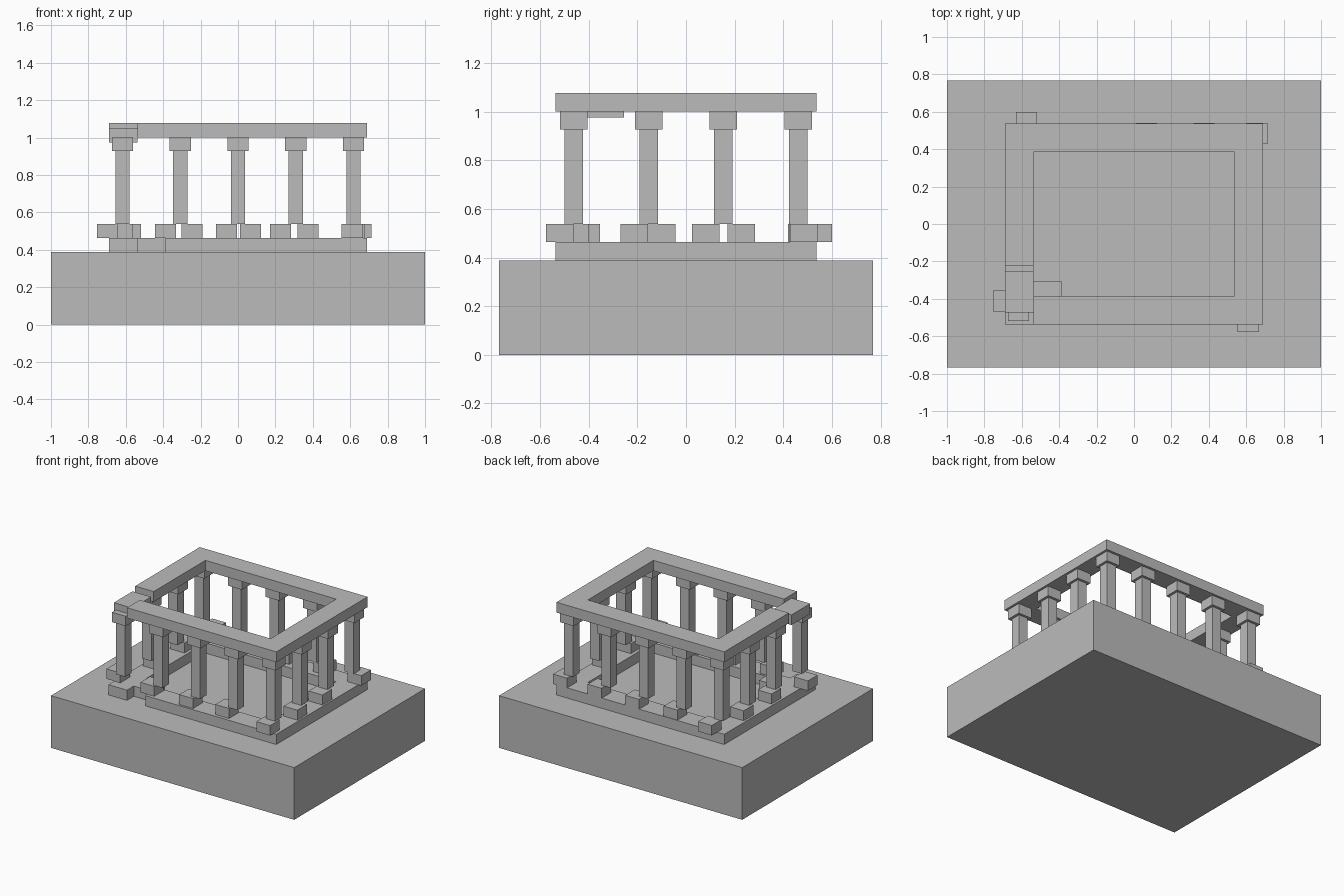
import bpy

if "Cube" in bpy.data.objects:
    bpy.data.objects.remove(bpy.data.objects["Cube"])

# One plain stone colour
stone = bpy.data.materials.new("grey_stone")
stone.diffuse_color = (0.5, 0.5, 0.5, 1)
stone.use_nodes = True
stone.node_tree.nodes["Principled BSDF"].inputs["Base Color"].default_value = stone.diffuse_color


def box(name, x0, x1, y0, y1, z0, z1):
    """Axis-aligned block given by its extents."""
    bpy.ops.mesh.primitive_cube_add(size=1, location=((x0 + x1) / 2, (y0 + y1) / 2, (z0 + z1) / 2))
    ob = bpy.context.object
    ob.name = name
    ob.scale = (x1 - x0, y1 - y0, z1 - z0)
    bpy.ops.object.transform_apply(location=False, rotation=False, scale=True)
    ob.data.materials.append(stone)
    return ob


def block(name, x, y, width, z0, z1):
    """Square block centred on x, y."""
    h = width / 2
    return box(name, x - h, x + h, y - h, y + h, z0, z1)


X, Y = 0.69, 0.536        # outer half sizes of both beam rings
XI, YI = 0.538, 0.385     # inner half sizes

# Foundation
box("foundation", -1, 1, -0.768, 0.768, 0, 0.388)


def ring(name, z0, z1, front_start, left_start):
    """Four beams; the front and left ones can stop short at the broken corner."""
    box(name + "_front", front_start, X, -Y, -YI, z0, z1)
    box(name + "_back", -X, X, YI, Y, z0, z1)
    box(name + "_right", XI, X, -YI, YI, z0, z1)
    box(name + "_left", -X, -XI, left_start, YI, z0, z1)


# Lower ring with one stone pushed inwards
ring("plinth", 0.388, 0.464, -0.387, -Y)
box("plinth_loose_stone", -XI, -0.387, -0.456, -0.305, 0.388, 0.464)

# Upper ring with its broken, sagging corner
ring("lintel", 1.0, 1.077, -XI, -0.222)
box("lintel_loose_stone", -X, -XI, -0.474, -0.254, 0.975, 1.05)

# Columns: grid position -> centre of its slipped foot block
cx = [-0.617, -0.309, 0, 0.309, 0.617]
cy = [-0.462, -0.154, 0.154, 0.462]
feet = {
    (0, 0): (-0.698, -0.411), (1, 0): (-0.388, -0.455), (2, 0): (-0.062, -0.465),
    (3, 0): (0.228, -0.455), (4, 0): (0.611, -0.52),
    (0, 3): (-0.575, 0.543), (1, 3): (-0.245, 0.475), (2, 3): (0.066, 0.483),
    (3, 3): (0.374, 0.483), (4, 3): (0.658, 0.484),
    (0, 1): (-0.617, -0.1), (0, 2): (-0.617, 0.227),
    (4, 1): (0.62, -0.213), (4, 2): (0.62, 0.082),
}
for (i, j), (fx, fy) in feet.items():
    x, y = cx[i], cy[j]
    block("column_foot", fx, fy, 0.113, 0.464, 0.538)
    block("column_shaft", x, y, 0.076, 0.538, 0.927)
    block("column_capital", x, y, 0.113, 0.927, 1.0)
